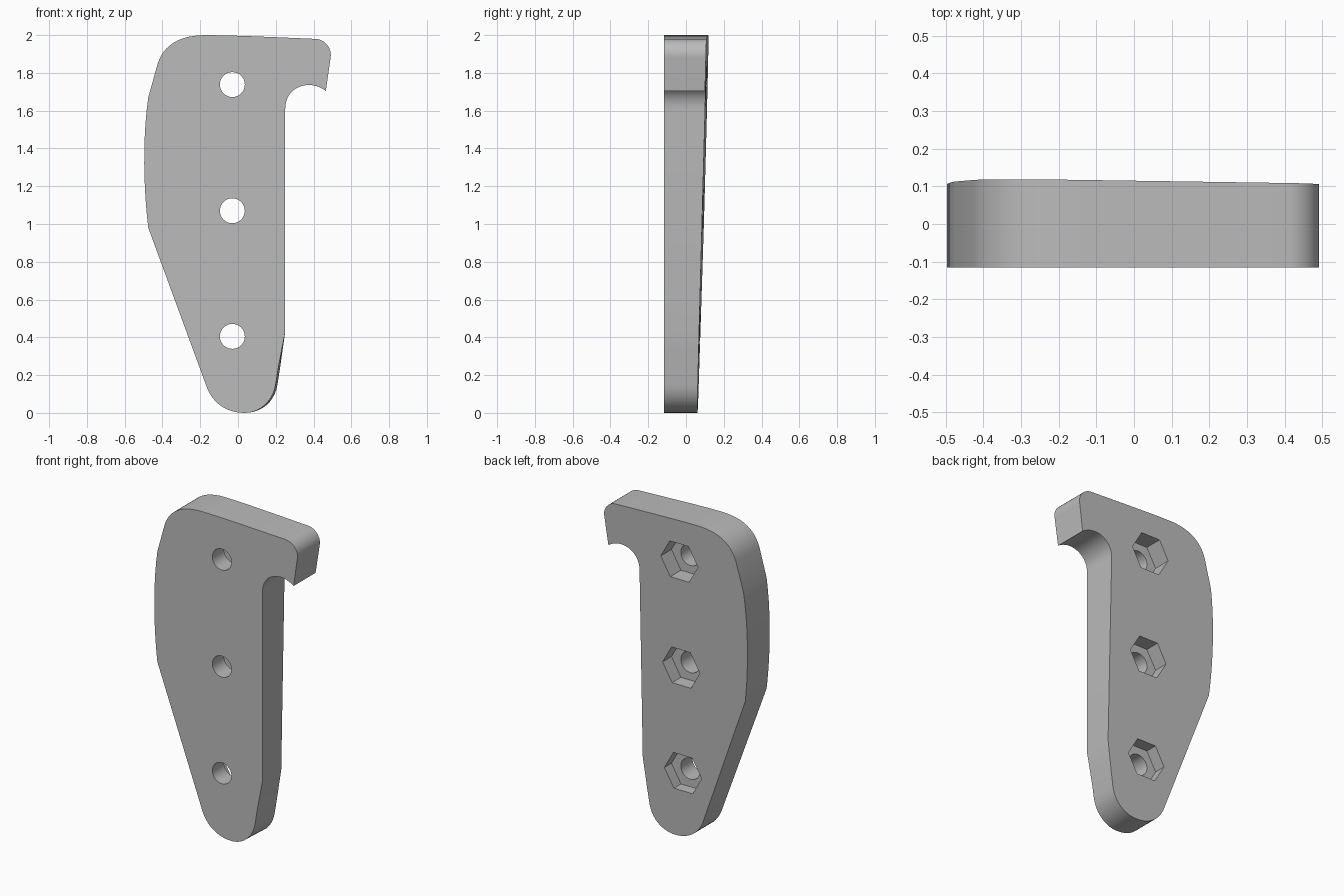
import bpy, bmesh, math
from mathutils import Vector, Matrix
from mathutils.geometry import interpolate_bezier

if "Cube" in bpy.data.objects:
    bpy.data.objects.remove(bpy.data.objects["Cube"])

FRONT = -0.116
HOLE_X, HOLE_Z = -0.03, (0.405, 1.07, 1.738)
FLOOR = 0.0            # y of the nut pocket floors

grey = bpy.data.materials.new("plain grey")
grey.diffuse_color = (0.5, 0.5, 0.5, 1)
grey.use_nodes = True
grey.node_tree.nodes["Principled BSDF"].inputs["Base Color"].default_value = grey.diffuse_color


def back_y(x, z):
    """Sloping back plane: thicker toward the top."""
    return 0.061 + 0.027 * z - 0.014 * x


def make_object(name, bm):
    bmesh.ops.recalc_face_normals(bm, faces=bm.faces)
    mesh = bpy.data.meshes.new(name)
    bm.to_mesh(mesh)
    bm.free()
    mesh.materials.append(grey)
    obj = bpy.data.objects.new(name, mesh)
    bpy.context.collection.objects.link(obj)
    return obj


# Outline, clockwise from the lower left: curves (start, handle, handle, end, steps)
curves = [
    ((-0.475, 0.98), (-0.50, 1.18), (-0.507, 1.45), (-0.475, 1.67), 10),   # left bulge
    ((-0.425, 1.85), (-0.395, 1.94), (-0.32, 2.0), (-0.17, 2.0), 12),     # upper left corner
    ((-0.17, 2.0), (-0.05, 2.0), (0.1, 1.993), (0.41, 1.98), 4),          # top edge
    ((0.41, 1.98), (0.46, 1.978), (0.50, 1.93), (0.49, 1.88), 10),        # hook tip corner
    ((0.465, 1.705), (0.38, 1.77), (0.25, 1.73), (0.25, 1.61), 16),       # hook cove
    ((0.25, 0.43), (0.233, 0.33), (0.216, 0.23), (0.204, 0.15), 3),       # lower right edge
    ((0.204, 0.15), (0.19, 0.06), (0.12, 0.0), (0.035, 0.0), 10),         # rounded foot
    ((0.035, 0.0), (-0.06, 0.0), (-0.13, 0.05), (-0.163, 0.13), 10),
]
outline = []
for p0, h0, h1, p1, n in curves:
    pts = interpolate_bezier(*[Vector((a, b, 0)) for a, b in (p0, h0, h1, p1)], n + 1)
    for p in pts:
        if not outline or (p - outline[-1]).length > 1e-4:
            outline.append(p)

# Plate: front and back outlines bridged by side faces
bm = bmesh.new()
front, back = [], []
for p in outline:
    x, z = p.x, p.y
    # the lower right edge leans outward slightly toward the back
    lean = 0.01 * min(1, max(0, (0.43 - z) / 0.2)) * min(1, max(0, (x - 0.04) / 0.1))
    front.append(bm.verts.new((x - lean / 2, FRONT, z)))
    back.append(bm.verts.new((x + lean / 2, back_y(x, z), z)))
bm.faces.new(front)
bm.faces.new(back)
for i in range(len(front)):
    j = (i + 1) % len(front)
    bm.faces.new((front[i], front[j], back[j], back[i]))
plate = make_object("plate", bm)


# Cutters: a round bolt hole and a hexagonal nut pocket at each height
def cutter(name, sides, radius, y0, y1):
    bm = bmesh.new()
    for z in HOLE_Z:
        place = Matrix.Translation((HOLE_X, (y0 + y1) / 2, z)) @ Matrix.Rotation(math.pi / 2, 4, 'X')
        ret = bmesh.ops.create_cone(bm, cap_ends=True, segments=sides, radius1=radius,
                                    radius2=radius, depth=y1 - y0)
        # corners point along x
        first = min(math.atan2(v.co.y, v.co.x) % (2 * math.pi / sides) for v in ret["verts"])
        spin = Matrix.Rotation(-first, 4, 'Z')
        bmesh.ops.transform(bm, matrix=place @ spin, verts=ret["verts"])
    obj = make_object(name, bm)
    obj.hide_render = True
    obj.hide_set(True)
    obj.display_type = 'WIRE'
    mod = plate.modifiers.new(name, 'BOOLEAN')
    mod.operation = 'DIFFERENCE'
    mod.solver = 'EXACT'
    mod.object = obj


cutter("bolt_hole_cutter", 32, 0.066, -0.3, 0.3)
cutter("nut_pocket_cutter", 6, 0.13, FLOOR, 0.3)

# Apply the cuts, then smooth the rounded sides
bpy.context.view_layer.objects.active = plate
plate.select_set(True)
for mod in list(plate.modifiers):
    bpy.ops.object.modifier_apply(modifier=mod.name)
bpy.ops.object.shade_smooth_by_angle(angle=math.radians(30))
